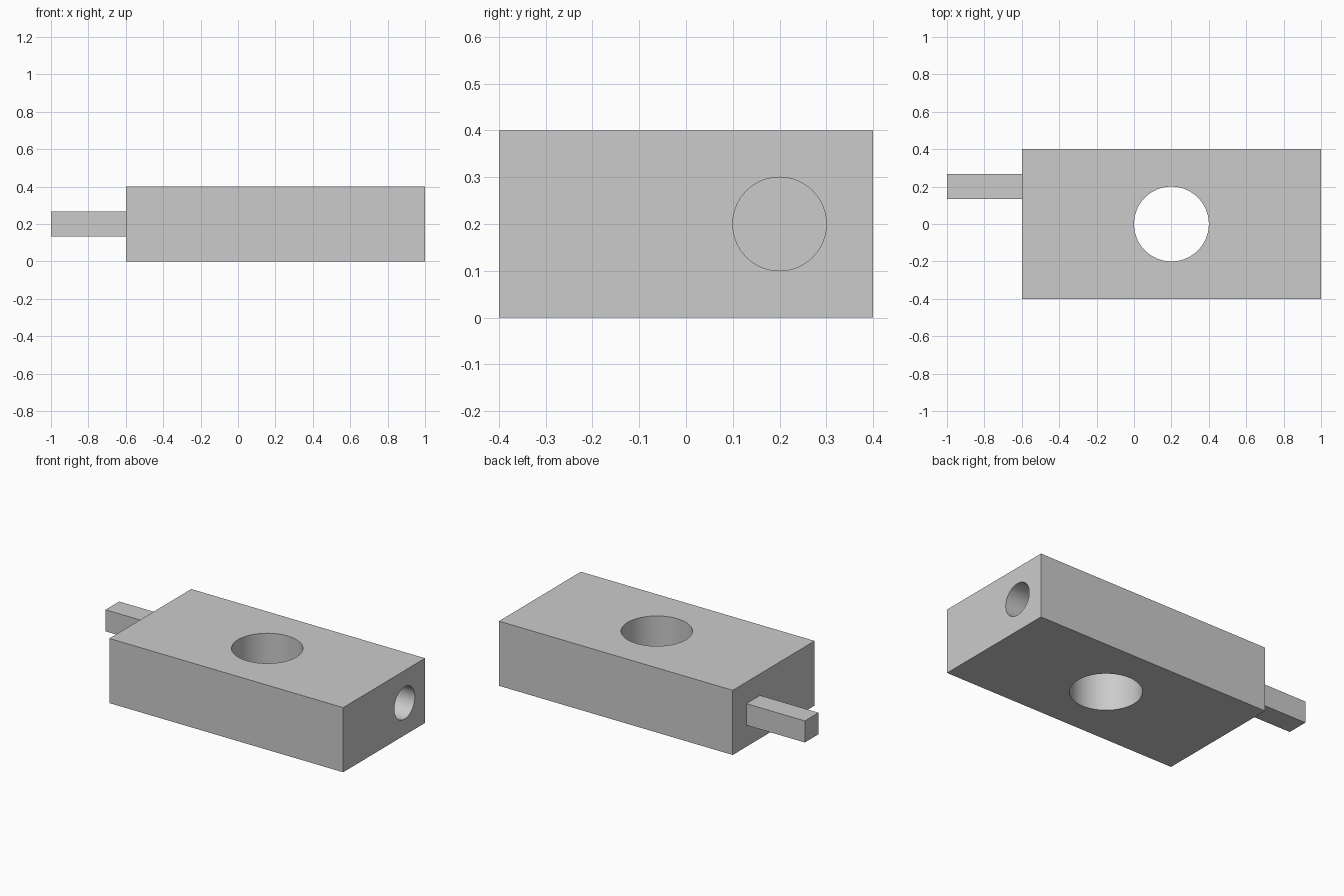
import bpy
import math

cube = bpy.data.objects.get("Cube")
if cube:
    bpy.data.objects.remove(cube, do_unlink=True)

# Single plain grey
grey = bpy.data.materials.new("light_grey")
grey.use_nodes = True
colour = (0.6, 0.6, 0.6, 1)
grey.diffuse_color = colour
grey.node_tree.nodes["Principled BSDF"].inputs["Base Color"].default_value = colour


def box(name, low, high):
    """Axis-aligned box between two corners."""
    centre = [(a + b) / 2 for a, b in zip(low, high)]
    bpy.ops.mesh.primitive_cube_add(size=1, location=centre)
    ob = bpy.context.object
    ob.name = name
    ob.scale = [b - a for a, b in zip(low, high)]
    bpy.ops.object.transform_apply(location=False, rotation=False, scale=True)
    ob.data.materials.append(grey)
    return ob


def drill(target, radius, depth, centre, tilt=0):
    """Cut a round hole, upright or tilted about y."""
    bpy.ops.mesh.primitive_cylinder_add(vertices=96, radius=radius, depth=depth,
                                        location=centre, rotation=(0, tilt, 0))
    cutter = bpy.context.object
    cutter.name = "hole_cutter"
    cutter.hide_render = True
    cutter.data.materials.append(grey)
    mod = target.modifiers.new("hole", 'BOOLEAN')
    mod.operation = 'DIFFERENCE'
    mod.solver = 'EXACT'
    mod.object = cutter
    bpy.ops.object.select_all(action='DESELECT')
    target.select_set(True)
    bpy.context.view_layer.objects.active = target
    bpy.ops.object.modifier_apply(modifier=mod.name)
    bpy.data.objects.remove(cutter, do_unlink=True)


# Block with a through hole and a blind socket in the end
block = box("block", (-0.6, -0.4, 0), (1, 0.4, 0.4))
drill(block, 0.2, 1, (0.2, 0, 0.2))
drill(block, 0.1, 0.8, (1, 0.2, 0.2), math.pi / 2)
bpy.ops.object.shade_smooth_by_angle(angle=math.radians(30))

# Square peg on the opposite end
half = 0.0667
box("peg", (-1, 0.2 - half, 0.2 - half), (-0.6, 0.2 + half, 0.2 + half))
